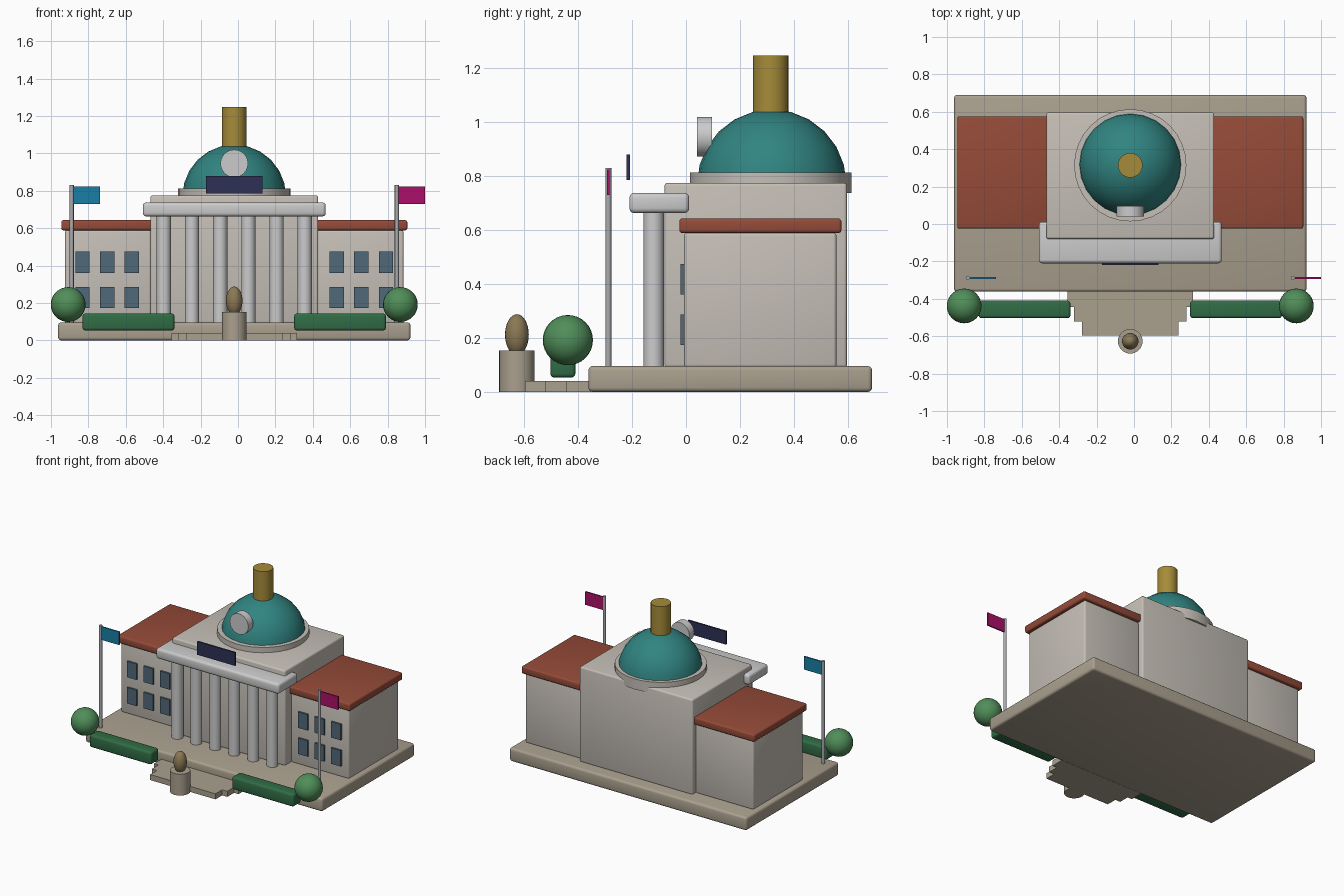
import bpy, bmesh, math
from mathutils import Matrix, Vector

if "Cube" in bpy.data.objects:
    bpy.data.objects.remove(bpy.data.objects["Cube"])

CX = -0.02  # symmetry line of the building


def material(name, r, g, b):
    m = bpy.data.materials.new(name)
    m.diffuse_color = (r, g, b, 1)
    m.use_nodes = True
    m.node_tree.nodes["Principled BSDF"].inputs["Base Color"].default_value = m.diffuse_color
    return m


STONE = material("stone", 0.56, 0.52, 0.47)
PAVING = material("paving", 0.40, 0.35, 0.27)
WHITE = material("pale_stone", 0.60, 0.60, 0.61)
TILE = material("roof_tile", 0.30, 0.07, 0.04)
TEAL = material("dome_teal", 0.03, 0.23, 0.22)
GOLD = material("gold", 0.38, 0.26, 0.04)
BRONZE = material("bronze", 0.26, 0.19, 0.09)
GLASS = material("glass", 0.08, 0.14, 0.19)
NAVY = material("navy", 0.025, 0.03, 0.09)
METAL = material("metal", 0.40, 0.41, 0.43)
HEDGE = material("hedge_green", 0.03, 0.15, 0.06)
LEAF = material("leaf_green", 0.08, 0.27, 0.10)
BLUE = material("flag_blue", 0.01, 0.21, 0.38)
PINK = material("flag_pink", 0.40, 0.005, 0.14)


def finish(name, bm, mat, smooth=True):
    bmesh.ops.recalc_face_normals(bm, faces=bm.faces[:])
    me = bpy.data.meshes.new(name)
    bm.to_mesh(me)
    bm.free()
    me.materials.append(mat)
    ob = bpy.data.objects.new(name, me)
    bpy.context.collection.objects.link(ob)
    if smooth:
        bpy.ops.object.select_all(action='DESELECT')
        ob.select_set(True)
        bpy.context.view_layer.objects.active = ob
        bpy.ops.object.shade_smooth_by_angle(angle=math.radians(46))
    return ob


def box(name, x, y, z, mat, bevel=0.0):
    """Box from (min, max) pairs, optionally with rounded edges."""
    bm = bmesh.new()
    size = Vector((x[1] - x[0], y[1] - y[0], z[1] - z[0]))
    mid = Vector((x[0] + x[1], y[0] + y[1], z[0] + z[1])) / 2
    bmesh.ops.create_cube(bm, size=1, matrix=Matrix.Translation(mid) @ Matrix.Diagonal(size.to_4d()))
    if bevel:
        bmesh.ops.bevel(bm, geom=bm.edges[:], offset=bevel, segments=3, profile=0.5, affect='EDGES')
    return finish(name, bm, mat, bevel > 0)


def cylinder(name, x, y, z, r, mat, sides=24, axis='Z'):
    """Upright cylinder over the z pair, or along y over the y pair."""
    bm = bmesh.new()
    if axis == 'Z':
        depth, m = z[1] - z[0], Matrix.Translation((x, y, sum(z) / 2))
    else:
        depth = y[1] - y[0]
        m = Matrix.Translation((x, sum(y) / 2, z)) @ Matrix.Rotation(math.pi / 2, 4, 'X')
    bmesh.ops.create_cone(bm, cap_ends=True, segments=sides, radius1=r, radius2=r, depth=depth, matrix=m)
    return finish(name, bm, mat)


def ball(name, c, r, mat, segs=24, rings=16, half=False):
    bm = bmesh.new()
    bmesh.ops.create_uvsphere(bm, u_segments=segs, v_segments=rings, radius=1)
    if half:
        low = [v for v in bm.verts if v.co.z < -0.01]
        bmesh.ops.delete(bm, geom=low, context='VERTS')
        bmesh.ops.holes_fill(bm, edges=bm.edges[:], sides=0)
    bmesh.ops.transform(bm, verts=bm.verts[:], matrix=Matrix.Translation(c) @ Matrix.Diagonal((*r, 1)))
    return finish(name, bm, mat)


def span(side, a, b):
    """x pair at distances a..b from the symmetry line on one side."""
    return tuple(sorted((CX + side * a, CX + side * b)))


# Plinth, central block and portico
box("plinth", span(1, -0.942, 0.942), (-0.362, 0.69), (0, 0.096), PAVING, 0.016)
box("main_block", span(1, -0.449, 0.449), (-0.08, 0.597), (0.09, 0.775), STONE, 0.012)
box("portico_beam", span(1, -0.489, 0.489), (-0.21, 0.012), (0.663, 0.738), WHITE, 0.018)
for i in range(6):
    cylinder(f"column_{i + 1}", CX - 0.377 + 0.1508 * i, -0.12, (0.09, 0.67), 0.038, WHITE)

# Drum, dome, gold lantern, clock face and sign board
cylinder("drum", CX, 0.314, (0.738, 0.813), 0.3, STONE, 32)
ball("dome", (CX, 0.318, 0.77), (0.277,) * 3, TEAL, 24, 12, half=True)
cylinder("lantern", CX, 0.314, (1.03, 1.248), 0.066, GOLD)
cylinder("clock_face", CX, (0.04, 0.096), 0.946, 0.074, WHITE, axis='Y')
box("sign_board", span(1, -0.151, 0.151), (-0.22, -0.208), (0.785, 0.88), NAVY)

# Wings, roofs, windows, planting and flags on both sides
for side, tag, flag in ((-1, "left", BLUE), (1, "right", PINK)):
    box(f"{tag}_wing", span(side, 0.445, 0.905), (-0.007, 0.558), (0.09, 0.59), STONE, 0.012)
    box(f"{tag}_roof", span(side, 0.43, 0.925), (-0.025, 0.576), (0.589, 0.643), TILE, 0.011)
    for col in range(3):
        d = 0.548 + 0.1315 * col
        for row, z in enumerate((0.23, 0.418)):
            box(f"{tag}_window_{row}_{col}", span(side, d - 0.038, d + 0.038),
                (-0.02, 0.0), (z - 0.057, z + 0.057), GLASS)
    box(f"{tag}_hedge", span(side, 0.32, 0.811), (-0.503, -0.41), (0.053, 0.144), HEDGE, 0.015)
    ball(f"{tag}_bush", (CX + side * 0.888, -0.438, 0.192), (0.093,) * 3, LEAF)
    px = CX + side * 0.869
    cylinder(f"{tag}_flagpole", px, -0.288, (0.09, 0.831), 0.011, METAL, 12)
    box(f"{tag}_flag", (px + 0.006, px + 0.15), (-0.293, -0.283), (0.73, 0.824), flag)

# Front steps, narrowing away from the plinth
for i, (half, y0, y1) in enumerate(((0.336, -0.445, -0.35), (0.3, -0.521, -0.445), (0.259, -0.597, -0.521))):
    box(f"step_{i + 1}", span(1, -half, half), (y0, y1), (0, 0.04), PAVING)

# Statue on a round pedestal
cylinder("pedestal", CX, -0.627, (0, 0.153), 0.066, PAVING)
ball("statue", (CX, -0.627, 0.212), (0.044, 0.044, 0.076), BRONZE)
